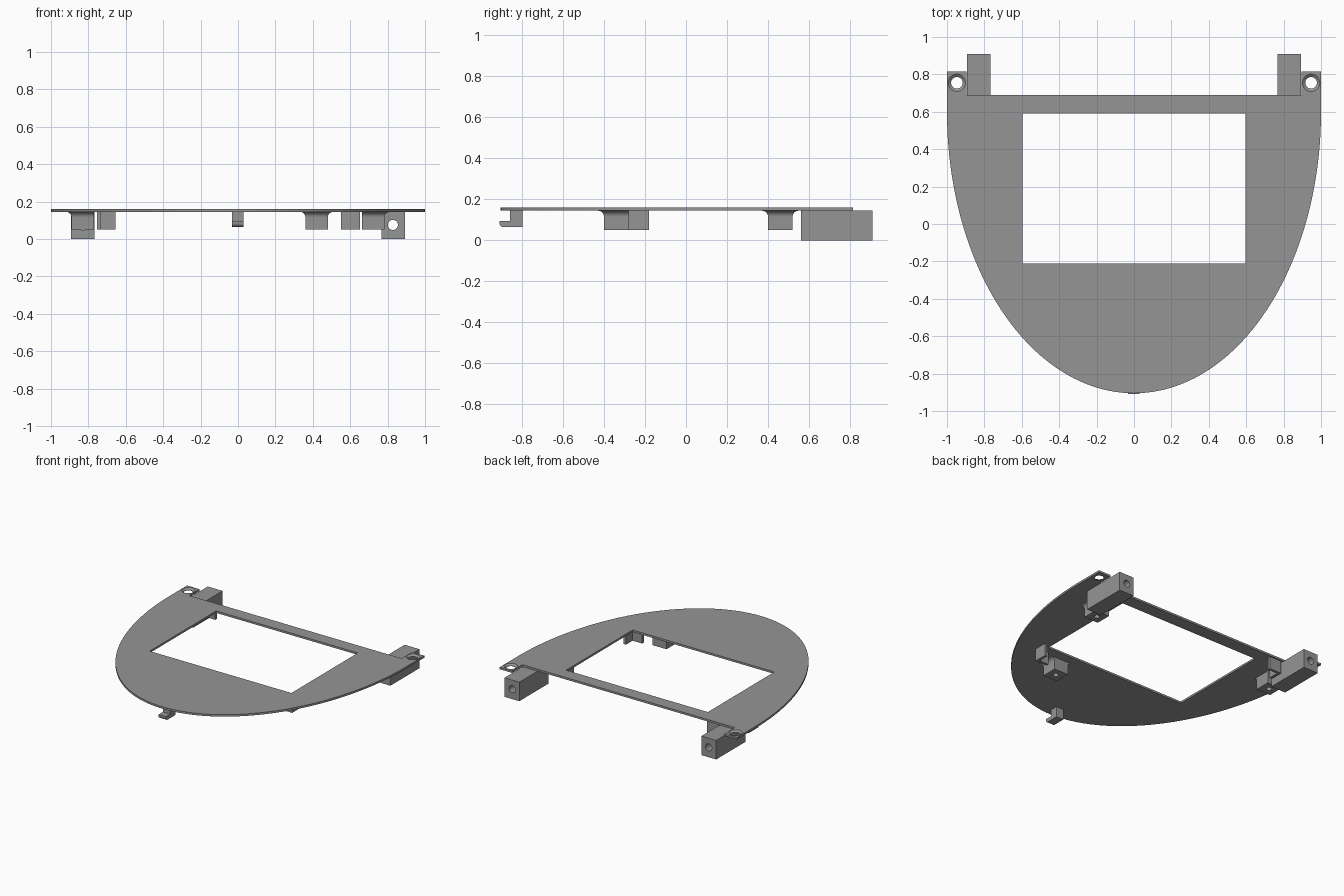
import bpy, bmesh, math
from mathutils import Matrix

if "Cube" in bpy.data.objects:
    bpy.data.objects.remove(bpy.data.objects["Cube"])

GREY = bpy.data.materials.new("plain_grey")
GREY.diffuse_color = (0.3, 0.3, 0.3, 1)
GREY.use_nodes = True
GREY.node_tree.nodes["Principled BSDF"].inputs["Base Color"].default_value = GREY.diffuse_color
BOTTOM, TOP = 0.145, 0.16        # faceplate underside and upper side


def finish(name, bm):
    bmesh.ops.recalc_face_normals(bm, faces=bm.faces)
    mesh = bpy.data.meshes.new(name)
    bm.to_mesh(mesh)
    bm.free()
    mesh.materials.append(GREY)
    ob = bpy.data.objects.new(name, mesh)
    bpy.context.collection.objects.link(ob)
    return ob


def loft(name, rings):
    """Closed solid from a stack of equal-length point rings."""
    bm = bmesh.new()
    rows = [[bm.verts.new(p) for p in ring] for ring in rings]
    n = len(rows[0])
    for a, b in zip(rows, rows[1:]):
        for i in range(n):
            bm.faces.new((a[i], a[(i + 1) % n], b[(i + 1) % n], b[i]))
    bm.faces.new(rows[0])
    bm.faces.new(rows[-1])
    return finish(name, bm)


def prism(name, outline, z0, z1):
    return loft(name, [[(x, y, z) for x, y in outline] for z in (z0, z1)])


def rect(x0, x1, y0, y1):
    return [(x0, y0), (x1, y0), (x1, y1), (x0, y1)]


def drill(x, y, z, r0, r1, depth, axis='Z'):
    """Round or conical cutter centred at a point."""
    bm = bmesh.new()
    rot = Matrix.Rotation(math.pi / 2, 4, 'X') if axis == 'Y' else Matrix()
    bmesh.ops.create_cone(bm, cap_ends=True, segments=32, radius1=r0, radius2=r1,
                          depth=depth, matrix=Matrix.Translation((x, y, z)) @ rot)
    return finish("cutter", bm)


def select(ob):
    bpy.ops.object.select_all(action='DESELECT')
    ob.select_set(True)
    bpy.context.view_layer.objects.active = ob


def cut(ob, cutters):
    select(ob)
    for c in cutters:
        m = ob.modifiers.new("cut", 'BOOLEAN')
        m.operation, m.solver, m.object = 'DIFFERENCE', 'EXACT', c
        bpy.ops.object.modifier_apply(modifier=m.name)
        bpy.data.objects.remove(c)


def smooth(ob):
    select(ob)
    bpy.ops.object.shade_smooth_by_angle(angle=math.radians(30))


# Faceplate: half ellipse with two raised ears at the back
N = 96
outline = [(-math.cos(math.pi * i / N), 0.6 - 1.505 * math.sin(math.pi * i / N))
           for i in range(N + 1)]
outline += [(1, 0.815), (0.895, 0.815), (0.895, 0.69),
            (-0.895, 0.69), (-0.895, 0.815), (-1, 0.815)]
plate = prism("faceplate", outline, BOTTOM, TOP)
cutters = [prism("cutter", rect(-0.597, 0.597, -0.21, 0.59), 0.1, 0.2)]
for s in (-1, 1):                # countersunk ear holes
    cutters.append(drill(s * 0.947, 0.755, 0.15, 0.031, 0.031, 0.1))
    cutters.append(drill(s * 0.947, 0.755, 0.155, 0.031, 0.049, 0.014))
cut(plate, cutters)
smooth(plate)

# Hinge blocks with a bore running front to back
for s, side in ((-1, "left"), (1, "right")):
    x0, x1 = sorted((s * 0.767, s * 0.892))
    block = prism(side + "_hinge_block", rect(x0, x1, 0.56, 0.91), 0, BOTTOM)
    cut(block, [drill(s * 0.828, 0.735, 0.075, 0.027, 0.027, 0.6, 'Y')])
    smooth(block)


def screw_post(name, x, y, flat):
    """Square post, filleted into the plate on all sides but the flat one."""
    h, r, z0 = 0.06, 0.03, 0.05
    grow = {k: 0 if k == flat else 1 for k in ('-x', '+x', '-y', '+y')}
    levels = [(z0, 0)]
    for i in range(9):
        a = math.pi / 2 * i / 8
        levels.append((BOTTOM - r + r * math.sin(a), r * (1 - math.cos(a))))
    rings = []
    for z, f in levels:
        box = rect(x - h - f * grow['-x'], x + h + f * grow['+x'],
                   y - h - f * grow['-y'], y + h + f * grow['+y'])
        rings.append([(px, py, z) for px, py in box])
    post = loft(name, rings)
    cut(post, [drill(x, y, 0.08, 0.02, 0.02, 0.1)])
    smooth(post)


screw_post("front_screw_post", 0.42, -0.34, '+y')
screw_post("right_screw_post", 0.722, 0.46, '-x')
screw_post("left_screw_post", -0.83, 0.46, '+x')


def corner_guide(name, x, y, sx, sy):
    """Thin L-shaped wall; arms run from the outer corner along sx and sy."""
    a, t = 0.1, 0.02
    pts = [(0, 0), (a, 0), (a, t), (t, t), (t, a), (0, a)]
    prism(name, [(x + sx * u, y + sy * v) for u, v in pts], 0.05, BOTTOM)


corner_guide("front_corner_guide", 0.652, -0.28, -1, 1)
corner_guide("back_corner_guide", -0.755, 0.68, 1, -1)

# Front clip: hanging leg with a forward toe rounded underneath
profile = [(-0.797, BOTTOM), (-0.857, BOTTOM), (-0.857, 0.095), (-0.91, 0.095)]
for i in range(7):
    a = math.pi / 2 * i / 6
    profile.append((-0.89 - 0.02 * math.cos(a), 0.085 - 0.02 * math.sin(a)))
profile.append((-0.797, 0.065))
clip = loft("front_clip", [[(x, y, z) for y, z in profile] for x in (-0.032, 0.03)])
smooth(clip)
